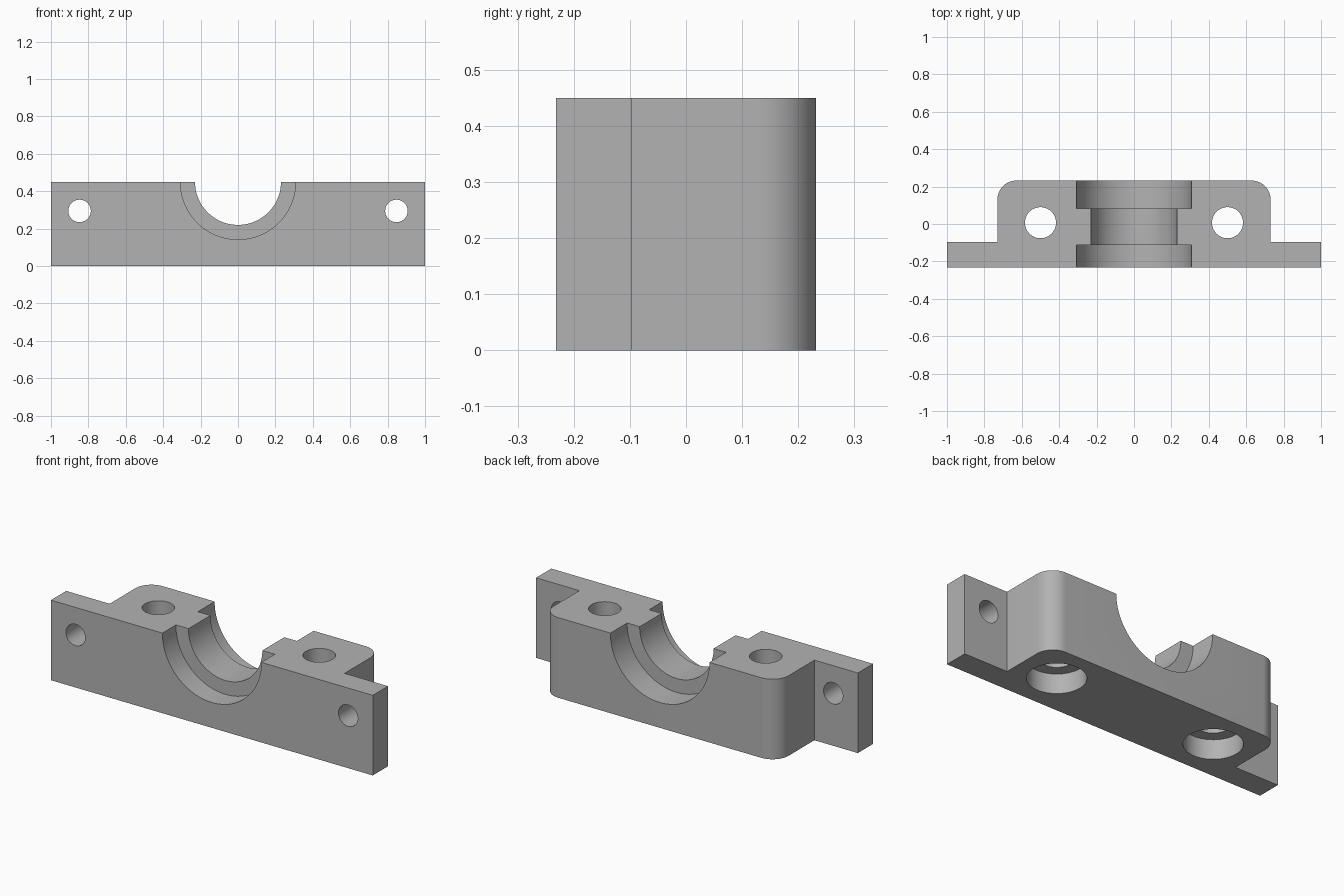
import bpy
import bmesh
import math
from mathutils import Matrix

old = bpy.data.objects.get("Cube")
if old:
    bpy.data.objects.remove(old, do_unlink=True)

HEIGHT = 0.45
FRONT, BACK, FLANGE_BACK = -0.232, 0.232, -0.097
BODY_X, CORNER = 0.73, 0.1

grey = bpy.data.materials.new("plain grey")
grey.use_nodes = True
grey.diffuse_color = (0.45, 0.45, 0.45, 1)
grey.node_tree.nodes["Principled BSDF"].inputs["Base Color"].default_value = (0.45, 0.45, 0.45, 1)


def add_object(name, bm):
    bmesh.ops.recalc_face_normals(bm, faces=bm.faces[:])
    mesh = bpy.data.meshes.new(name)
    bm.to_mesh(mesh)
    bm.free()
    obj = bpy.data.objects.new(name, mesh)
    bpy.context.collection.objects.link(obj)
    return obj


def cut_cylinder(target, radius, centre, length, axis):
    """Subtract a round hole along 'Y' or 'Z' from the target."""
    bm = bmesh.new()
    turn = Matrix.Rotation(math.pi / 2, 4, "X") if axis == "Y" else Matrix()
    spin = Matrix.Rotation(math.pi / 64, 4, "Z")
    bmesh.ops.create_cone(bm, cap_ends=True, segments=64, radius1=radius, radius2=radius,
                          depth=length, matrix=Matrix.Translation(centre) @ turn @ spin)
    cutter = add_object("hole_cutter", bm)
    cutter.hide_render = True
    mod = target.modifiers.new("hole", "BOOLEAN")
    mod.operation = "DIFFERENCE"
    mod.solver = "EXACT"
    mod.object = cutter
    bpy.context.view_layer.objects.active = target
    bpy.ops.object.modifier_apply(modifier=mod.name)
    bpy.data.objects.remove(cutter, do_unlink=True)


# Plan outline: thin front flange and a body with rounded back corners
half = [(1, FRONT), (1, FLANGE_BACK), (BODY_X, FLANGE_BACK)]
for i in range(13):
    a = math.pi / 2 * i / 12
    half.append((BODY_X - CORNER + CORNER * math.cos(a), BACK - CORNER + CORNER * math.sin(a)))
outline = half + [(-x, y) for x, y in reversed(half)]

bm = bmesh.new()
base = bm.faces.new([bm.verts.new((x, y, 0)) for x, y in outline])
top = bmesh.ops.extrude_face_region(bm, geom=[base])
bmesh.ops.translate(bm, vec=(0, 0, HEIGHT),
                    verts=[v for v in top["geom"] if isinstance(v, bmesh.types.BMVert)])
block = add_object("bearing_block", bm)
block.data.materials.append(grey)

# Half-round bore, wider at the front and back
cut_cylinder(block, 0.23, (0, 0, HEIGHT), 1, "Y")
for inner, outer in ((-0.112, -0.4), (0.083, 0.4)):
    cut_cylinder(block, 0.308, (0, (inner + outer) / 2, HEIGHT), abs(outer - inner), "Y")

# Counterbored vertical bolt holes and horizontal flange holes
COUNTERBORE = 0.11
for side in (-1, 1):
    cut_cylinder(block, 0.083, (side * 0.5, 0.007, 0.25), 1, "Z")
    cut_cylinder(block, 0.148, (side * 0.5, 0.007, COUNTERBORE - 0.2), 0.4, "Z")
    cut_cylinder(block, 0.06, (side * 0.847, -0.165, 0.295), 0.4, "Y")

# Smooth curved walls, sharp edges
bpy.ops.object.select_all(action="DESELECT")
block.select_set(True)
bpy.context.view_layer.objects.active = block
bpy.ops.object.shade_smooth_by_angle(angle=math.radians(30))
